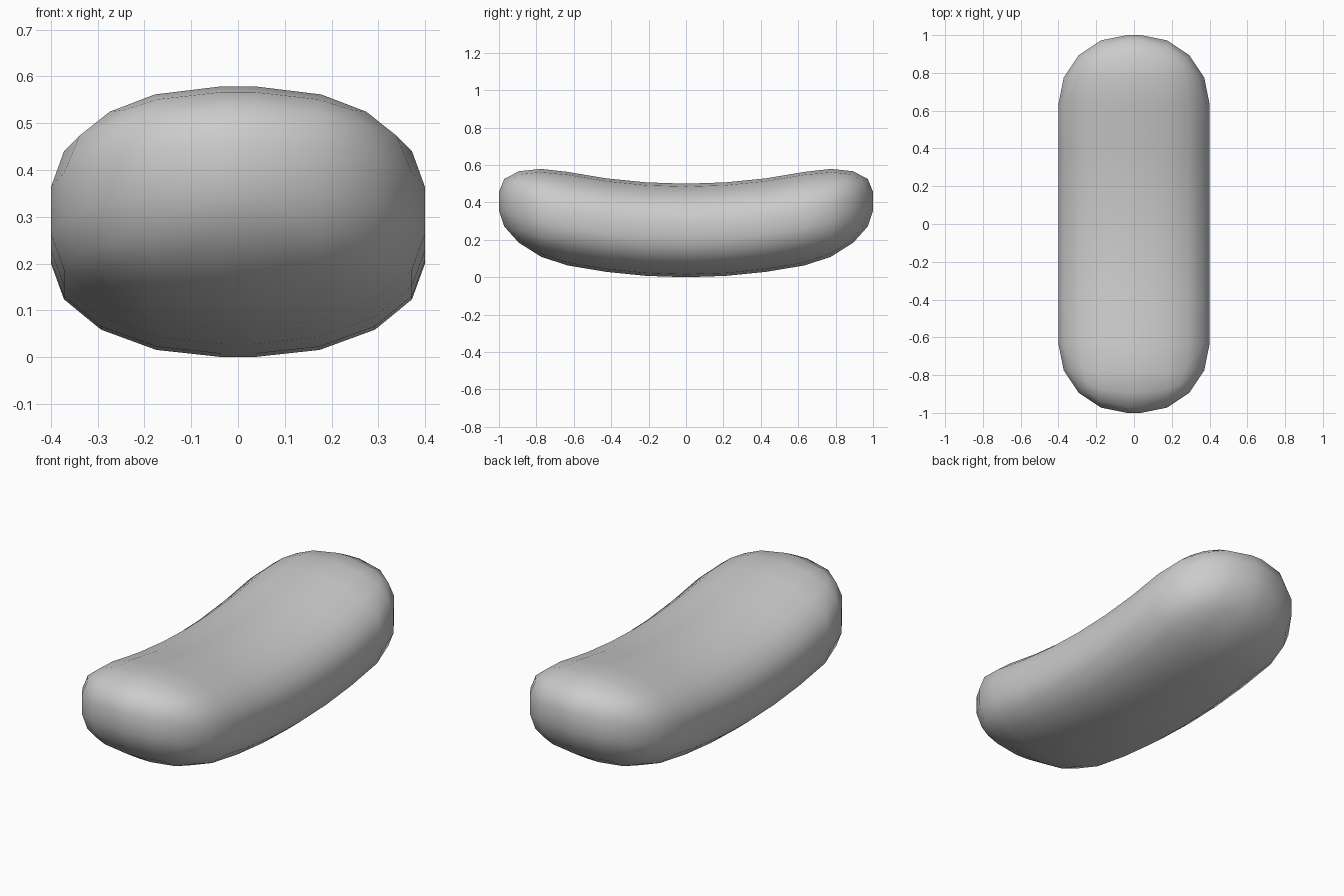
import bpy, bmesh
from mathutils import Vector

if "Cube" in bpy.data.objects:
    bpy.data.objects.remove(bpy.data.objects["Cube"])

W, L, H = 0.8, 2.0, 0.5      # overall width, length, thickness
R, RZ = 0.365, 0.2           # corner radius in plan, and squashed vertical radius
SQUASH = RZ / R
SAG = 0.157                  # upward curve of the ends

# Rounded box: bevel while tall, so the corners are spherical before squashing
bm = bmesh.new()
bmesh.ops.create_cube(bm, size=1)
bmesh.ops.scale(bm, vec=Vector((W, L, H / SQUASH)), verts=bm.verts)
bmesh.ops.bevel(bm, geom=bm.edges[:], offset=R, offset_type='OFFSET',
                segments=4, profile=0.5, affect='EDGES')

# Loop cuts along the length
for y in (-0.423, -0.212, 0, 0.212, 0.423):
    bmesh.ops.bisect_plane(bm, geom=bm.verts[:] + bm.edges[:] + bm.faces[:],
                           plane_co=(0, y, 0), plane_no=(0, 1, 0))

# Squash, curve the ends up and rest on the ground
for v in bm.verts:
    v.co.z = v.co.z * SQUASH + H / 2 + SAG * v.co.y ** 2
for f in bm.faces:
    f.smooth = True
bmesh.ops.recalc_face_normals(bm, faces=bm.faces)

mesh = bpy.data.meshes.new("curved_cushion")
bm.to_mesh(mesh)
bm.free()
cushion = bpy.data.objects.new("curved_cushion", mesh)
bpy.context.collection.objects.link(cushion)
